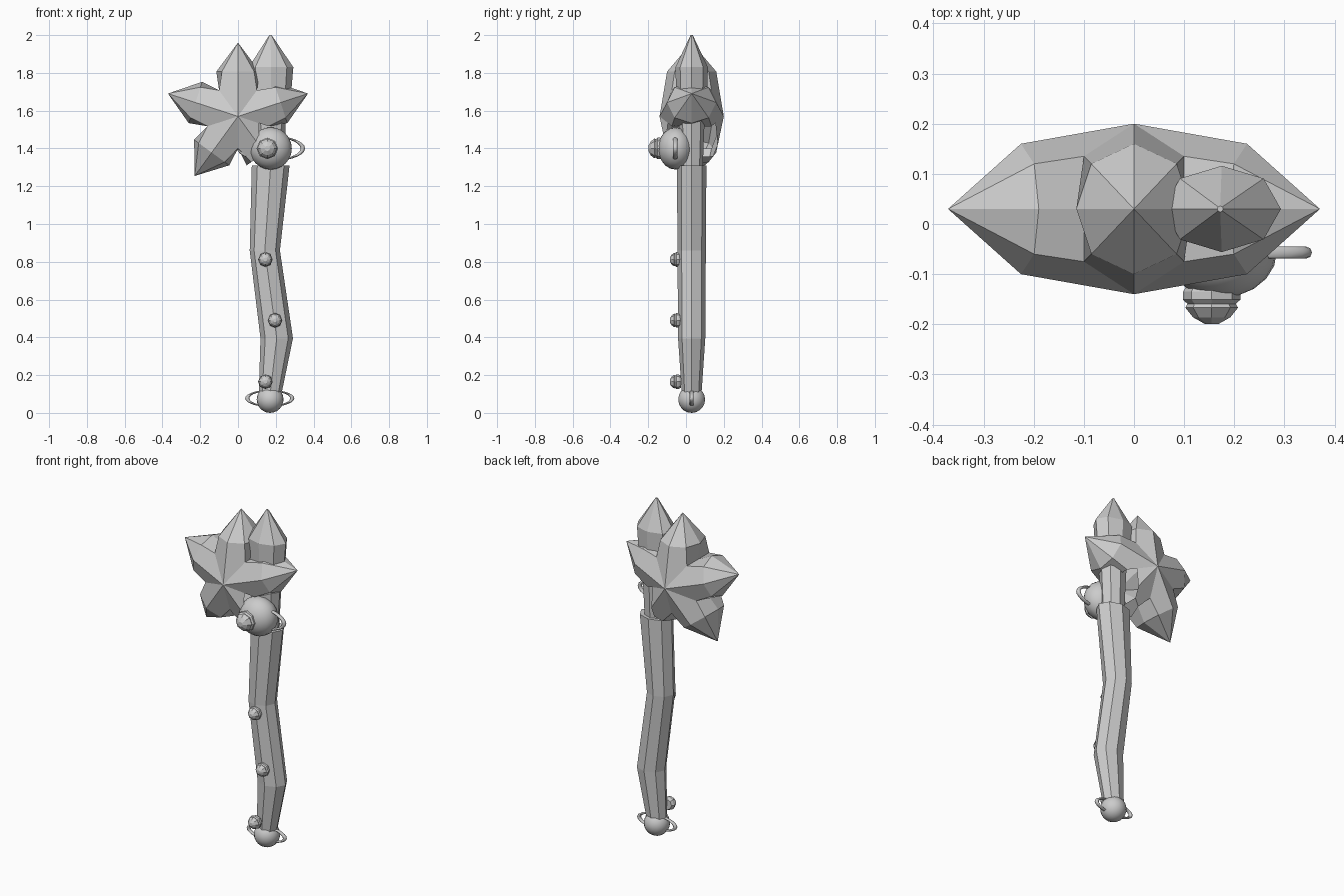
import bpy, bmesh, math
from mathutils import Vector

if "Cube" in bpy.data.objects:
    bpy.data.objects.remove(bpy.data.objects["Cube"])

Y0 = 0.03  # depth of the staff axis


def finish(name, bm):
    bmesh.ops.remove_doubles(bm, verts=bm.verts, dist=0.0005)
    bmesh.ops.recalc_face_normals(bm, faces=bm.faces)
    me = bpy.data.meshes.new(name)
    bm.to_mesh(me)
    bm.free()
    ob = bpy.data.objects.new(name, me)
    bpy.context.collection.objects.link(ob)
    return ob


def bridge(bm, loops):
    for a, b in zip(loops, loops[1:]):
        n = len(a)
        for i in range(n):
            j = (i + 1) % n
            bm.faces.new((a[i], a[j], b[j], b[i]))


def loft(name, rings, n=8):
    """Stack of horizontal elliptical rings (x, y, z, rx, ry)."""
    bm = bmesh.new()
    loops = [[bm.verts.new((x + rx * math.cos(2 * math.pi * i / n),
                            y + ry * math.sin(2 * math.pi * i / n), z))
              for i in range(n)] for x, y, z, rx, ry in rings]
    bridge(bm, loops)
    bm.faces.new(loops[0])
    bm.faces.new(loops[-1])
    return finish(name, bm)


def ball(name, loc, r, ry):
    bpy.ops.mesh.primitive_uv_sphere_add(segments=24, ring_count=10, radius=r,
                                         location=loc, rotation=(math.pi / 2, 0, 0))
    ob = bpy.context.object
    ob.name = name
    ob.scale = (1, 1, ry / r)
    bpy.ops.object.shade_smooth()


def hoop(name, loc, rx, rz, t):
    bpy.ops.mesh.primitive_torus_add(major_segments=28, minor_segments=8,
                                     major_radius=rx - t, minor_radius=t,
                                     location=loc, rotation=(math.pi / 2, 0, 0))
    ob = bpy.context.object
    ob.name = name
    ob.scale = (1, rz / rx, 1)
    bpy.ops.object.shade_smooth()


def stud(name, x, y, z, r, h):
    """Faceted collar and dome pointing to the front."""
    ob = loft(name, [(0, 0, h * t, r * s, r * s) for t, s in
                     ((-0.3, 0.8), (0, 1), (0.25, 1), (0.38, 0.85),
                      (0.5, 0.92), (0.8, 0.65), (1, 0.25))])
    ob.location = (x, y, z)
    ob.rotation_euler = (math.pi / 2, 0, 0)


# bent shaft
loft("shaft", [(0.17, Y0, 0.10, 0.06, 0.052), (0.205, Y0, 0.395, 0.086, 0.072),
               (0.142, Y0, 0.86, 0.08, 0.075), (0.173, Y0, 1.31, 0.10, 0.078)])

# upper stem widening into the pointed crystal
loft("top_crystal", [(0.175, Y0, 1.28, 0.065, 0.058), (0.175, Y0, 1.54, 0.078, 0.068),
                     (0.175, Y0, 1.69, 0.106, 0.082), (0.175, Y0, 1.83, 0.118, 0.086),
                     (0.172, Y0, 2.0, 0.006, 0.006)])

# star: five faceted arms, the lower right one cut off beside the stem
VU, VW = 0.17 * math.cos(math.radians(36)), 0.17 * math.sin(math.radians(36))


def arm(bm, deg, tip=True):
    a = math.radians(deg)
    c, s = math.cos(a), math.sin(a)

    def loop(pts):
        return [bm.verts.new((u * c - w * s, Y0 + y, 1.57 + u * s + w * c))
                for u, w, y in pts]
    base = loop([(0, 0, .17), (VU, VW, .105), (VU, VW, 0), (VU, VW, -.105),
                 (0, 0, -.17), (VU, -VW, -.105), (VU, -VW, 0), (VU, -VW, .105)])
    ring = loop([(.237, w, y) for w, y in
                 ((0, .13), (.085, .09), (.115, 0), (.085, -.09),
                  (0, -.13), (-.085, -.09), (-.115, 0), (-.085, .09))])
    bridge(bm, [base, ring])
    if tip:
        t = loop([(.39, 0, 0)])[0]
        for i in range(8):
            bm.faces.new((ring[i], ring[(i + 1) % 8], t))
    else:
        bm.faces.new(ring)


bm = bmesh.new()
for d in (18, 90, 162, 234):
    arm(bm, d)
finish("star", bm)

bm = bmesh.new()
arm(bm, 306, tip=False)
cut = bmesh.ops.bisect_plane(bm, geom=bm.verts[:] + bm.edges[:] + bm.faces[:],
                             plane_co=Vector((0.11, 0, 0)), plane_no=Vector((1, 0, 0)),
                             clear_outer=True)
edges = [e for e in cut["geom_cut"] if isinstance(e, bmesh.types.BMEdge)]
bmesh.ops.holes_fill(bm, edges=edges, sides=0)
finish("star_stub", bm)

# large orb with its ring and front knob
ball("orb", (0.173, -0.055, 1.40), 0.112, 0.092)
hoop("orb_ring", (0.175, -0.057, 1.40), 0.18, 0.068, 0.012)
stud("orb_knob", 0.155, -0.135, 1.40, 0.057, 0.064)

# pommel orb with ring
ball("pommel", (0.17, Y0, 0.071), 0.071, 0.071)
hoop("pommel_ring", (0.168, Y0, 0.077), 0.13, 0.045, 0.011)

# small studs along the shaft
for i, (x, z) in enumerate(((0.145, 0.165), (0.196, 0.49), (0.145, 0.812))):
    stud("stud_%d" % (i + 1), x, -0.04, z, 0.039, 0.046)
